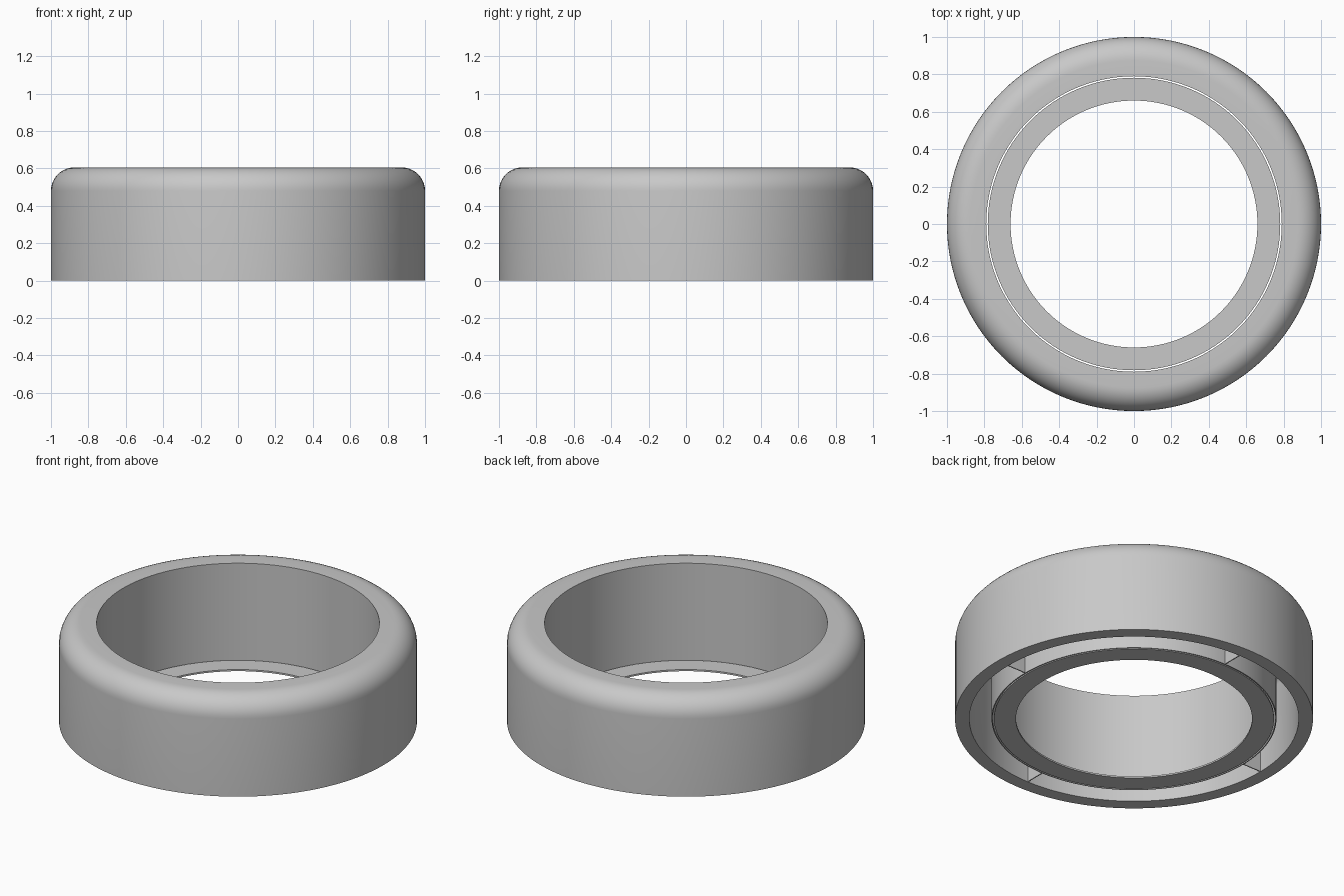
import bpy, bmesh, math

cube = bpy.data.objects.get("Cube")
if cube:
    bpy.data.objects.remove(cube, do_unlink=True)

# Single plain grey
grey = bpy.data.materials.new("plain_grey")
grey.use_nodes = True
colour = (0.58, 0.58, 0.58, 1)
grey.diffuse_color = colour
grey.node_tree.nodes["Principled BSDF"].inputs["Base Color"].default_value = colour

SEGMENTS = 128
HEIGHT = 0.605
WALL = 0.08
OPENING = 0.79      # radius of the central bore
SLEEVE = 0.796      # outside radius of the thin inner sleeve
FILLET = 0.125


def add_object(name, bm):
    bmesh.ops.recalc_face_normals(bm, faces=bm.faces)
    mesh = bpy.data.meshes.new(name)
    bm.to_mesh(mesh)
    bm.free()
    mesh.materials.append(grey)
    obj = bpy.data.objects.new(name, mesh)
    bpy.context.collection.objects.link(obj)
    return obj


def lathe(name, profile):
    """Revolve a closed (radius, height) outline about z."""
    bm = bmesh.new()
    rings = []
    for i in range(SEGMENTS):
        a = math.tau * i / SEGMENTS
        rings.append([bm.verts.new((r * math.cos(a), r * math.sin(a), z)) for r, z in profile])
    n = len(profile)
    for i, ring in enumerate(rings):
        following = rings[(i + 1) % SEGMENTS]
        for j in range(n):
            k = (j + 1) % n
            bm.faces.new((ring[j], following[j], following[k], ring[k]))
    obj = add_object(name, bm)
    bpy.ops.object.select_all(action='DESELECT')
    obj.select_set(True)
    bpy.context.view_layer.objects.active = obj
    bpy.ops.object.shade_smooth_by_angle(angle=math.radians(30))
    return obj


def corner(radius, steps=10):
    """Quarter round from the vertical wall to the flat top."""
    cx, cz = 1 - FILLET, HEIGHT - FILLET
    return [(cx + radius * math.cos(t), cz + radius * math.sin(t))
            for t in (math.pi / 2 * i / steps for i in range(steps + 1))]


# Hollow shell: rounded outer wall, flat top and thin inner sleeve
lathe("outer_shell",
      [(1, 0)] + corner(FILLET)
      + [(OPENING, HEIGHT), (OPENING, 0), (SLEEVE, 0), (SLEEVE, HEIGHT - WALL)]
      + corner(FILLET - WALL)[::-1] + [(1 - WALL, 0)])

# Thin loose washer at the foot of the bore
lathe("base_washer", [(0.66, 0), (0.782, 0), (0.782, 0.01), (0.66, 0.01)])

# Four thin ribs joining the sleeve to the outer wall
inner, outer, half = SLEEVE - 0.003, 1 - WALL + 0.004, 0.003
for index, side in enumerate(("left", "back", "right", "front")):
    bm = bmesh.new()
    bmesh.ops.create_cube(bm, size=1)
    for v in bm.verts:
        v.co.x = outer if v.co.x > 0 else inner
        v.co.y = half if v.co.y > 0 else -half
        v.co.z = HEIGHT - WALL if v.co.z > 0 else 0.002
    rib = add_object(side + "_rib", bm)
    rib.rotation_euler.z = index * math.pi / 2
